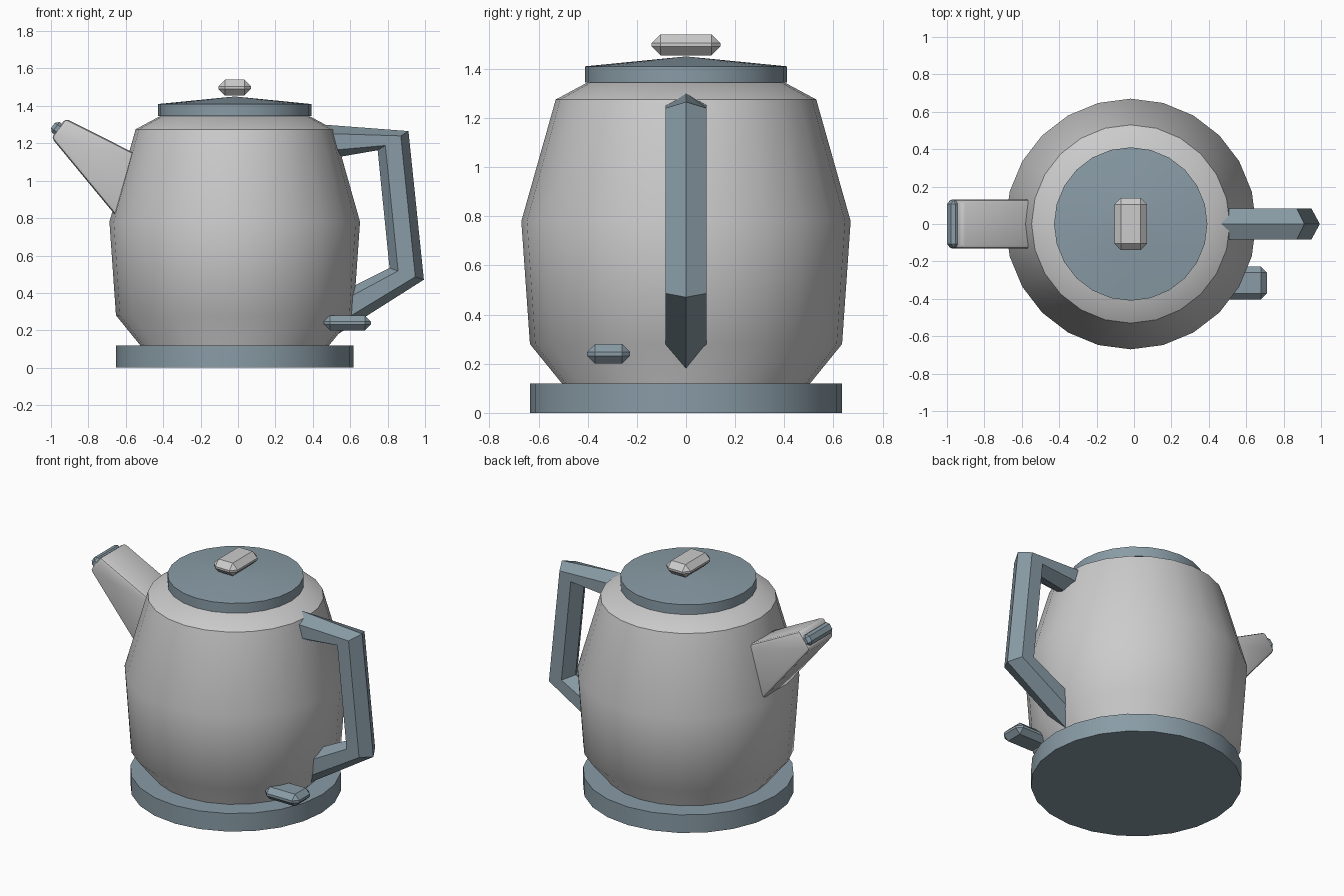
import bpy, bmesh, math
from mathutils import Vector

if "Cube" in bpy.data.objects:
    bpy.data.objects.remove(bpy.data.objects["Cube"])

CX = -0.0175   # axis of the round parts
SIDES = 24

slate = bpy.data.materials.new("slate")
slate.diffuse_color = (0.25, 0.33, 0.38, 1)
slate.use_nodes = True
slate.node_tree.nodes["Principled BSDF"].inputs["Base Color"].default_value = slate.diffuse_color


def finish(name, bm, mat=None, smooth=None):
    bmesh.ops.remove_doubles(bm, verts=bm.verts, dist=1e-5)
    bmesh.ops.recalc_face_normals(bm, faces=bm.faces)
    me = bpy.data.meshes.new(name)
    bm.to_mesh(me)
    bm.free()
    ob = bpy.data.objects.new(name, me)
    bpy.context.collection.objects.link(ob)
    if mat:
        me.materials.append(mat)
    if smooth:
        bpy.ops.object.select_all(action='DESELECT')
        bpy.context.view_layer.objects.active = ob
        ob.select_set(True)
        bpy.ops.object.shade_smooth_by_angle(angle=math.radians(smooth))
    return ob


def loft(bm, rings):
    """Bridge equal-sized rings of points and cap both ends."""
    vs = [[bm.verts.new(p) for p in r] for r in rings]
    n = len(vs[0])
    for a, b in zip(vs, vs[1:]):
        for i in range(n):
            j = (i + 1) % n
            bm.faces.new((a[i], a[j], b[j], b[i]))
    bm.faces.new(vs[0])
    bm.faces.new(vs[-1])


def lathe(name, profile, mat=None):
    bm = bmesh.new()
    angs = [2 * math.pi * i / SIDES for i in range(SIDES)]
    loft(bm, [[(CX + r * math.cos(a), r * math.sin(a), z) for a in angs]
              for r, z in profile])
    return finish(name, bm, mat, 40)


def bevel_box(name, loc, size, bevel, mat=None, tilt=0):
    bm = bmesh.new()
    bmesh.ops.create_cube(bm, size=1)
    bmesh.ops.scale(bm, vec=size, verts=bm.verts)
    bmesh.ops.bevel(bm, geom=bm.edges[:], offset=bevel, segments=1, affect='EDGES')
    ob = finish(name, bm, mat)
    ob.location = loc
    ob.rotation_euler.y = tilt
    return ob


# Round parts: base, body, lid
lathe("base", [(0.635, 0), (0.635, 0.12)], slate)
lathe("body", [(0.505, 0.115), (0.505, 0.12), (0.635, 0.28), (0.67, 0.78),
               (0.53, 1.275), (0.40, 1.345)])
lathe("lid", [(0.41, 1.345), (0.41, 1.41), (0.004, 1.45)], slate)

# Lid knob and power switch
bevel_box("lid_knob", (CX, 0, 1.4975), (0.175, 0.28, 0.085), 0.036)
bevel_box("switch", (0.585, -0.315, 0.24), (0.25, 0.175, 0.08), 0.032, slate)

# Spout: tapered side profile extruded in y, lightly bevelled
bm = bmesh.new()
side = [(-0.49, 1.115), (-0.922, 1.333), (-0.998, 1.23), (-0.60, 0.748)]
loft(bm, [[(x, y, z) for x, z in side] for y in (-0.132, 0.132)])
bmesh.ops.bevel(bm, geom=bm.edges[:], offset=0.02, segments=2,
                profile=0.5, affect='EDGES')
finish("spout", bm, smooth=40)

# Spout mouth cap
bevel_box("spout_cap", (-0.965, 0, 1.278), (0.06, 0.25, 0.07), 0.018, slate,
          math.radians(36))

# Handle: hexagonal section swept along a bent path
bm = bmesh.new()
R = 0.097
path = [((0.43, 1.205), (0.0, 1.0)), ((0.829, 1.214), (0.85, 0.53)),
        ((0.902, 0.502), (0.947, -0.322)), ((0.48, 0.26), (0.52, -0.855))]
rings = []
for (x, z), (nx, nz) in path:
    c, n = Vector((x, 0, z)), Vector((nx, 0, nz)).normalized()
    rings.append([c + R * (math.cos(a) * n + math.sin(a) * Vector((0, 1, 0)))
                  for a in (math.pi / 3 * k for k in range(6))])
loft(bm, rings)
finish("handle", bm, slate)
